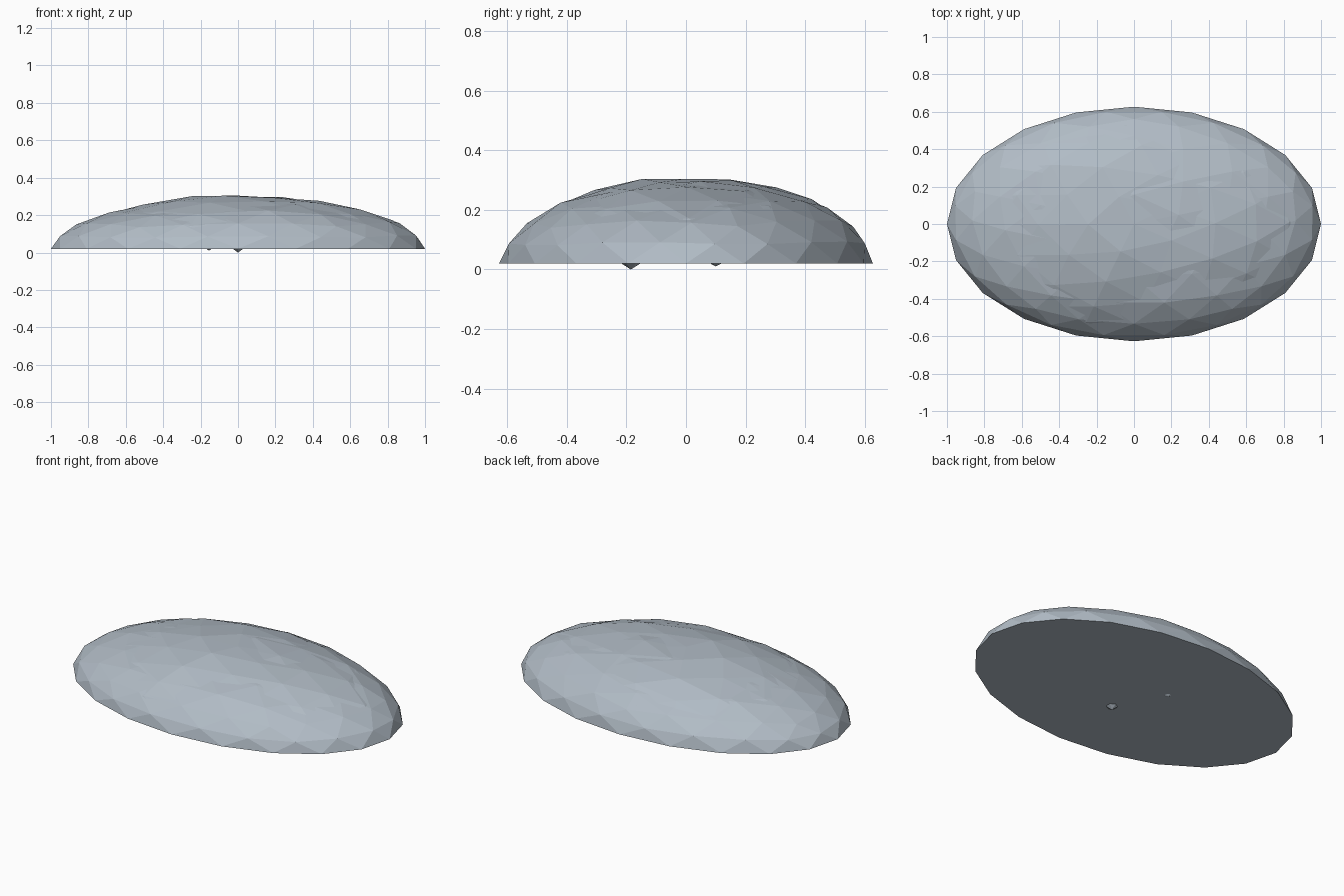
import bpy, bmesh, math
from mathutils import Matrix, Vector, noise

if "Cube" in bpy.data.objects:
    bpy.data.objects.remove(bpy.data.objects["Cube"])

BASE = 0.02  # height of the flat underside

stone = bpy.data.materials.new("pale blue grey stone")
stone.diffuse_color = (0.44, 0.50, 0.56, 1)
stone.use_nodes = True
stone.node_tree.nodes["Principled BSDF"].inputs["Base Color"].default_value = stone.diffuse_color


def finish(bm, name):
    mesh = bpy.data.meshes.new(name)
    bm.to_mesh(mesh)
    bm.free()
    mesh.materials.append(stone)
    obj = bpy.data.objects.new(name, mesh)
    bpy.context.collection.objects.link(obj)
    return obj


def shell(name, turn, size, lift, seed):
    """Flattened, faceted dome with a flat underside."""
    bm = bmesh.new()
    bmesh.ops.create_icosphere(bm, subdivisions=3, radius=1,
                               matrix=Matrix.Rotation(turn, 4, 'Z'))
    bmesh.ops.bisect_plane(bm, geom=bm.verts[:] + bm.edges[:] + bm.faces[:], dist=1e-4,
                           plane_co=(0, 0, 0), plane_no=(0, 0, 1), clear_inner=True)
    rim = [e for e in bm.edges if e.is_boundary]
    bmesh.ops.contextual_create(bm, geom=rim)
    for v in bm.verts:
        x, y, z = v.co
        r = min(1, math.hypot(x, y))
        if z < 0.01:
            r, x, y = 1, x / r, y / r
        dome = (1 - r ** 2.2) ** 0.55
        bump = noise.noise(Vector((x * 2.3, y * 2.3, seed))) * 0.022
        bump += 0.012 * (x * 0.5 + y)
        height = BASE + 0.275 * lift * dome + bump * dome
        v.co = (x * size, y * 0.627 * size, height)
    bmesh.ops.recalc_face_normals(bm, faces=bm.faces[:])
    return finish(bm, name)


# main boulder body and a second facet layer breaking through it
shell("rock_body", math.pi / 2, 1.0, 1.0, 3.1)
shell("rock_facets", math.radians(37), 0.975, 1.02, 8.4)

# small points poking out of the underside
for i, (x, y, tip, radius) in enumerate([(0, -0.185, 0.0, 0.035), (-0.155, 0.10, 0.01, 0.022)]):
    bm = bmesh.new()
    depth = BASE + 0.002 - tip
    bmesh.ops.create_cone(bm, cap_ends=True, segments=6, radius1=0, radius2=radius, depth=depth,
                          matrix=Matrix.Translation((x, y, tip + depth / 2)))
    finish(bm, f"underside_point_{i + 1}")
